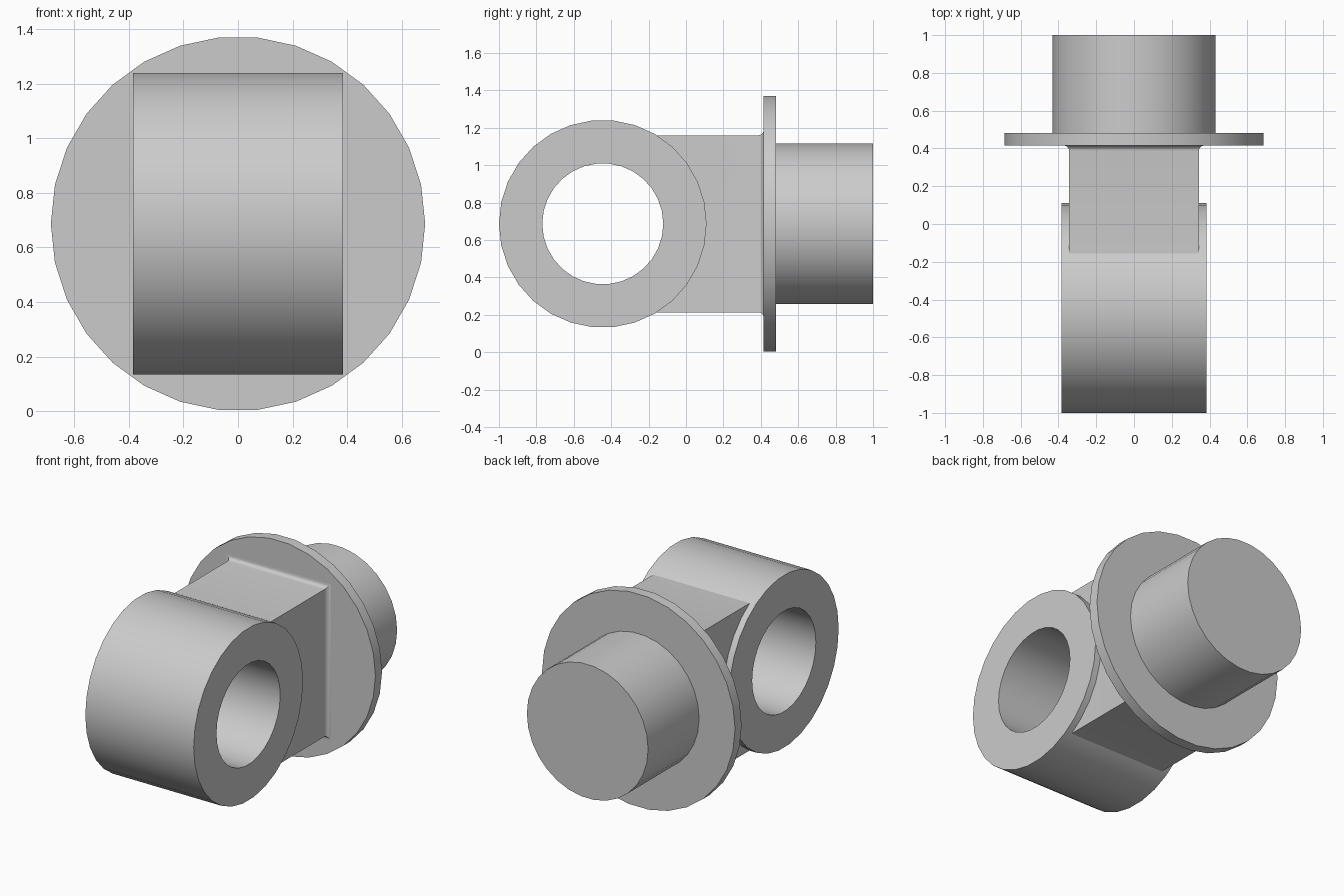
import bpy, bmesh
from math import cos, sin, pi
from mathutils import Vector

if "Cube" in bpy.data.objects:
    bpy.data.objects.remove(bpy.data.objects["Cube"])

ZC = 0.687      # height of the common axis
SEG = 30


def make_object(name, bm):
    bmesh.ops.recalc_face_normals(bm, faces=bm.faces)
    mesh = bpy.data.meshes.new(name)
    bm.to_mesh(mesh)
    bm.free()
    ob = bpy.data.objects.new(name, mesh)
    bpy.context.collection.objects.link(ob)
    return ob


def lathe(name, profile, axis, centre, closed=False):
    """Turn (radius, position) points around the x or y axis."""
    bm = bmesh.new()
    rings = []
    for r, h in profile:
        ring = []
        for i in range(SEG):
            a = 2 * pi * i / SEG
            u, v = r * cos(a), r * sin(a)
            p = Vector((h, u, v) if axis == 'x' else (u, h, v))
            ring.append(bm.verts.new(p + Vector(centre)))
        rings.append(ring)
    pairs = list(zip(rings, rings[1:]))
    if closed:
        pairs.append((rings[-1], rings[0]))
    else:
        bm.faces.new(rings[0])
        bm.faces.new(rings[-1])
    for a, b in pairs:
        for i in range(SEG):
            j = (i + 1) % SEG
            bm.faces.new((a[i], a[j], b[j], b[i]))
    return make_object(name, bm)


def loft_box(name, sections):
    """Rectangular sections (half width, half height, y) joined in a row."""
    bm = bmesh.new()
    loops = [[bm.verts.new((sx * w, y, ZC + sz * h))
              for sx, sz in ((-1, -1), (1, -1), (1, 1), (-1, 1))]
             for w, h, y in sections]
    bm.faces.new(loops[0])
    bm.faces.new(loops[-1])
    for a, b in zip(loops, loops[1:]):
        for i in range(4):
            j = (i + 1) % 4
            bm.faces.new((a[i], a[j], b[j], b[i]))
    return make_object(name, bm)


# Eye ring with through bore
eye_centre = (0, -0.445, ZC)
eye = lathe("eye_ring", [(0.555, -0.385), (0.555, 0.385),
                         (0.3235, 0.385), (0.3235, -0.385)],
            'x', eye_centre, closed=True)

# Flange and round shank in one turned piece
flange = lathe("flange_and_shank", [(0.686, 0.415), (0.686, 0.482),
                                    (0.431, 0.482), (0.431, 1.0)],
               'y', (0, 0, ZC))

# Neck block, with a small concave fillet where it meets the flange
W, H, R = 0.343, 0.473, 0.028
sections = [(W, H, -0.2)]
for i in range(6):
    a = pi / 2 * i / 5
    grow = R * (1 - cos(a))
    sections.append((W + grow, H + grow, 0.415 - R + R * sin(a)))
sections.append((W + R, H + R, 0.43))
neck = loft_box("neck_block", sections)

# Hollow the neck end so that it stops inside the ring wall
cutter = lathe("neck_cutter", [(0.45, -0.5), (0.45, 0.5)], 'x', eye_centre)
cutter.hide_render = True
cutter.hide_viewport = True
cut = neck.modifiers.new("eye_clearance", 'BOOLEAN')
cut.operation = 'DIFFERENCE'
cut.solver = 'EXACT'
cut.object = cutter

# Smooth the round faces, keep the edges sharp
bpy.ops.object.select_all(action='DESELECT')
for ob in (eye, flange, neck):
    ob.select_set(True)
bpy.context.view_layer.objects.active = eye
bpy.ops.object.shade_smooth_by_angle()
